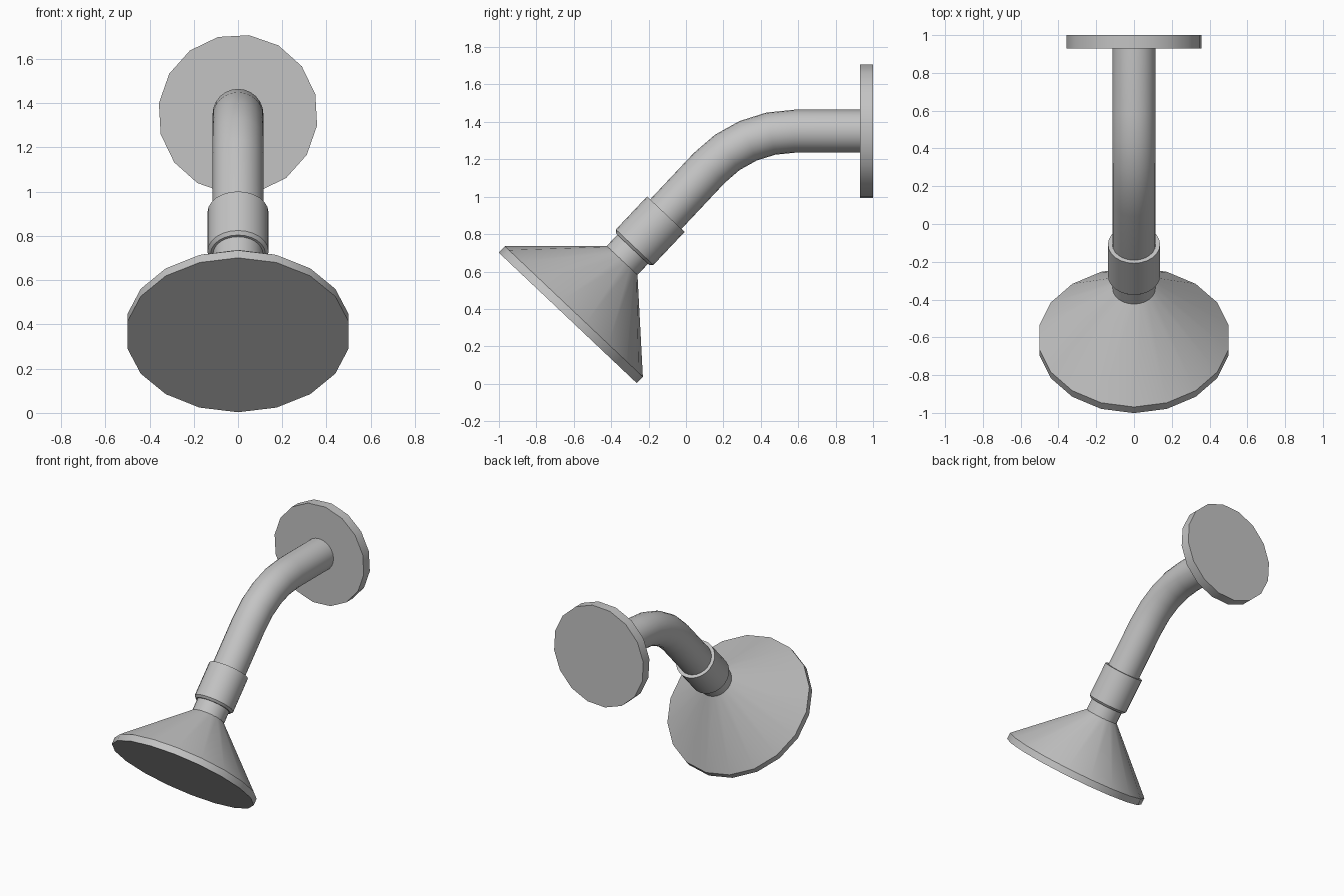
import bpy, bmesh
from math import sin, cos, tan, radians, pi
from mathutils import Vector

cube = bpy.data.objects.get("Cube")
if cube:
    bpy.data.objects.remove(cube, do_unlink=True)

metal = bpy.data.materials.new("brushed grey metal")
metal.use_nodes = True
GREY = (0.55, 0.55, 0.55, 1)
metal.diffuse_color = GREY
metal.node_tree.nodes["Principled BSDF"].inputs["Base Color"].default_value = GREY

TILT = radians(46.6)                      # slope of the lower arm and head
FACE = Vector((0, -0.632, 0.352))         # centre of the spray face
AXIS = Vector((0, cos(TILT), sin(TILT)))


def sweep(name, stations, sides, turn=0):
    """Skin rings given as (centre, tilt, radius) and cap both ends."""
    bm = bmesh.new()
    rings = []
    for centre, tilt, radius in stations:
        up = Vector((0, -sin(tilt), cos(tilt)))
        ring = []
        for i in range(sides):
            a = turn + 2 * pi * i / sides
            ring.append(bm.verts.new(centre + radius * (Vector((sin(a), 0, 0)) + up * cos(a))))
        rings.append(ring)
    for lower, upper in zip(rings, rings[1:]):
        for i in range(sides):
            j = (i + 1) % sides
            bm.faces.new((lower[i], lower[j], upper[j], upper[i]))
    bm.faces.new(rings[0])
    bm.faces.new(rings[-1])
    bmesh.ops.recalc_face_normals(bm, faces=bm.faces)
    mesh = bpy.data.meshes.new(name)
    bm.to_mesh(mesh)
    bm.free()
    mesh.materials.append(metal)
    obj = bpy.data.objects.new(name, mesh)
    bpy.context.collection.objects.link(obj)
    bpy.ops.object.select_all(action="DESELECT")
    obj.select_set(True)
    bpy.context.view_layer.objects.active = obj
    bpy.ops.object.shade_smooth_by_angle(angle=radians(30))


def on_axis(profile):
    """Stations along the tilted head axis from (distance, radius) pairs."""
    return [(FACE + AXIS * t, TILT, r) for t, r in profile]


# Spray head: short rim then cone
sweep("spray_head", on_axis([(0, 0.508), (0.047, 0.508), (0.423, 0.113)]), 18)

# Neck between head and collar
sweep("neck", on_axis([(0.40, 0.113), (0.56, 0.113)]), 24)

# Collar with a small chamfer at its lower end
sweep("collar", on_axis([(0.505, 0.124), (0.52, 0.138), (0.763, 0.138)]), 24)

# Arm: level at the wall, then bending down to the collar
ARM_Z, BEND_Y, STEPS = 1.35, 0.58, 4
bend_radius = 0.27 / tan(TILT / 2)
arm = [(Vector((0, 0.95, ARM_Z)), 0, 0.115)]
for k in range(STEPS + 1):
    a = TILT * k / STEPS
    centre = Vector((0, BEND_Y - bend_radius * sin(a), ARM_Z - bend_radius * (1 - cos(a))))
    arm.append((centre, a, 0.115))
arm.append((FACE + AXIS * 0.70, TILT, 0.115))
sweep("arm", arm, 24)

# Wall flange
sweep("wall_flange", [(Vector((0, y, ARM_Z)), 0, 0.361) for y in (0.93, 1.0)], 16, radians(8))
